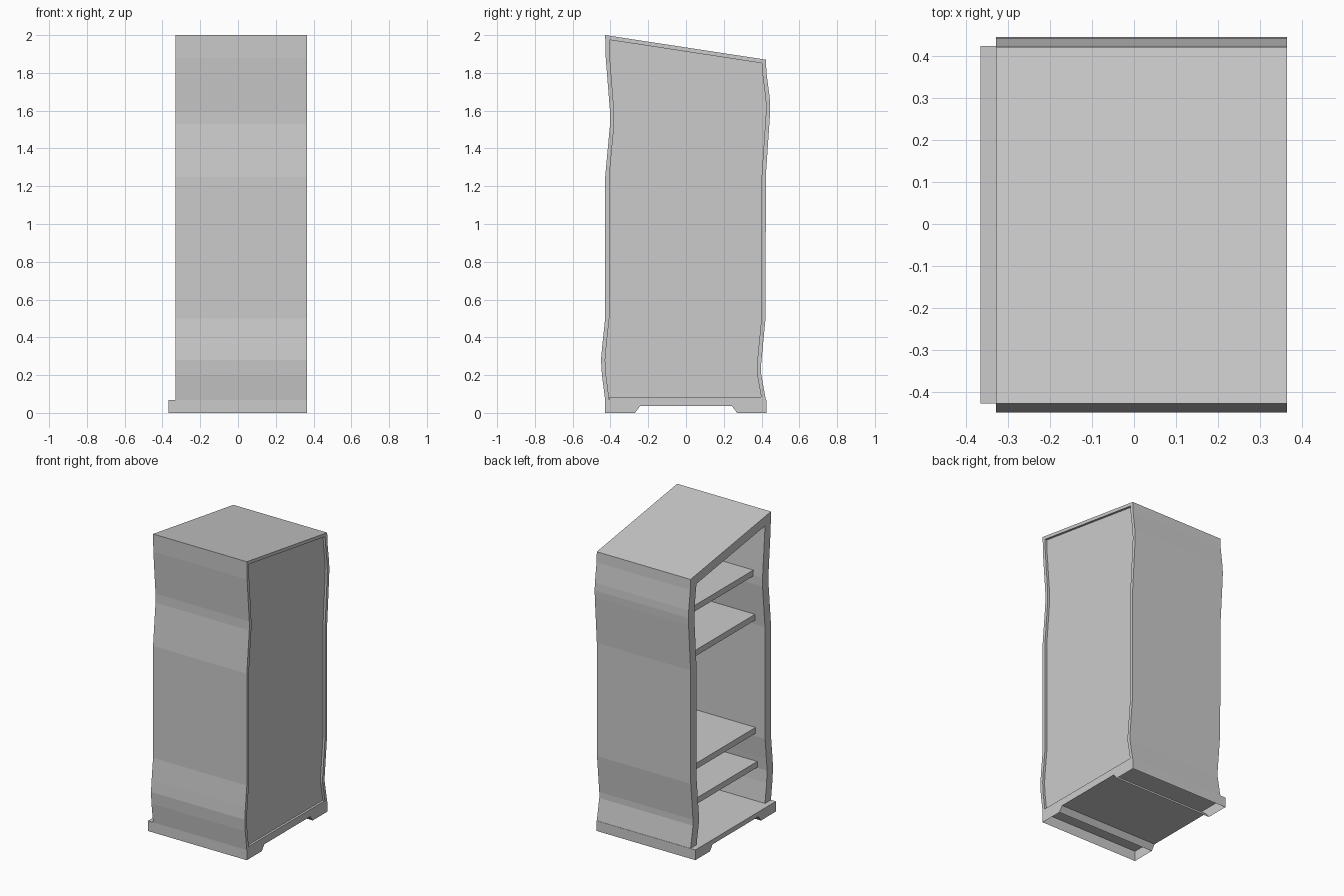
import bpy, bmesh

if "Cube" in bpy.data.objects:
    bpy.data.objects.remove(bpy.data.objects["Cube"])

X_OPEN, X_PANEL, X_REAR = -0.33, 0.33, 0.365
BASE_TOP = 0.068
WALL, LIP = 0.063, 0.022

# Wavy outer profiles of the two side walls as (y, z), bottom to top
LOW_Y = [(-0.428, BASE_TOP), (-0.445, 0.2), (-0.45, 0.28), (-0.443, 0.36), (-0.428, 0.5),
         (-0.428, 1.25), (-0.402, 1.53), (-0.402, 1.59), (-0.425, 1.88), (-0.428, 2.0)]
HIGH_Y = [(0.423, BASE_TOP), (0.397, 0.21), (0.397, 0.25), (0.421, 0.5), (0.423, 1.26),
          (0.444, 1.57), (0.446, 1.62), (0.443, 1.67), (0.426, 1.8), (0.423, 1.87)]


def prism(name, profile, x0, x1):
    """Extrude a closed (y, z) profile along x."""
    bm = bmesh.new()
    face = bm.faces.new([bm.verts.new((x0, y, z)) for y, z in profile])
    new = bmesh.ops.extrude_face_region(bm, geom=[face])["geom"]
    verts = [g for g in new if isinstance(g, bmesh.types.BMVert)]
    bmesh.ops.translate(bm, verts=verts, vec=(x1 - x0, 0, 0))
    bmesh.ops.recalc_face_normals(bm, faces=bm.faces[:])
    mesh = bpy.data.meshes.new(name)
    bm.to_mesh(mesh)
    bm.free()
    obj = bpy.data.objects.new(name, mesh)
    bpy.context.collection.objects.link(obj)
    return obj


def roof(y):
    return 2.0 + (y + 0.428) * (1.87 - 2.0) / (0.423 + 0.428)


def inner(t):
    """Outline of the cabinet moved inward by t, from low-y foot over the roof."""
    a = [(y + t, z) for y, z in LOW_Y[:-1]]
    b = [(y - t, z) for y, z in HIGH_Y[:-1]]
    a.append((LOW_Y[-1][0] + t, roof(LOW_Y[-1][0] + t) - t))
    b.append((HIGH_Y[-1][0] - t, roof(HIGH_Y[-1][0] - t) - t))
    return a + b[::-1]


def y_at(profile, z):
    for (y0, z0), (y1, z1) in zip(profile, profile[1:]):
        if z0 <= z <= z1:
            return y0 + (y1 - y0) * (z - z0) / (z1 - z0)


# Carcass: two walls and roof, with a thinner rear lip around the panel
outer = inner(0)
prism("carcass", outer + inner(WALL)[::-1], X_OPEN, X_PANEL)
prism("rear_lip", outer + inner(LIP)[::-1], X_PANEL, X_REAR)

# Recessed rear panel and the low rail under it
prism("rear_panel", inner(LIP), X_PANEL, 0.35)
prism("rear_rail", [(-0.406, BASE_TOP), (0.401, BASE_TOP), (0.401, 0.083), (-0.406, 0.085)],
      0.35, X_REAR)

# Base plinth with a shallow arch; the feet are open underneath
base = prism("base", [(-0.428, 0), (-0.27, 0), (-0.243, 0.036), (0.243, 0.036), (0.27, 0),
                      (0.425, 0), (0.425, BASE_TOP), (-0.428, BASE_TOP)], -0.367, X_REAR)
bm = bmesh.new()
bm.from_mesh(base.data)
feet = [f for f in bm.faces if all(v.co.z < 0.001 for v in f.verts)]
bmesh.ops.delete(bm, geom=feet, context="FACES_ONLY")
bm.to_mesh(base.data)
bm.free()

# Shelves between the walls
for i, top in enumerate((0.324, 0.559, 1.319, 1.622)):
    low = top - 0.04
    prism(f"shelf_{i + 1}",
          [(y_at(LOW_Y, low) + WALL, low), (y_at(HIGH_Y, low) - WALL, low),
           (y_at(HIGH_Y, top) - WALL, top), (y_at(LOW_Y, top) + WALL, top)],
          -0.26, X_PANEL)
